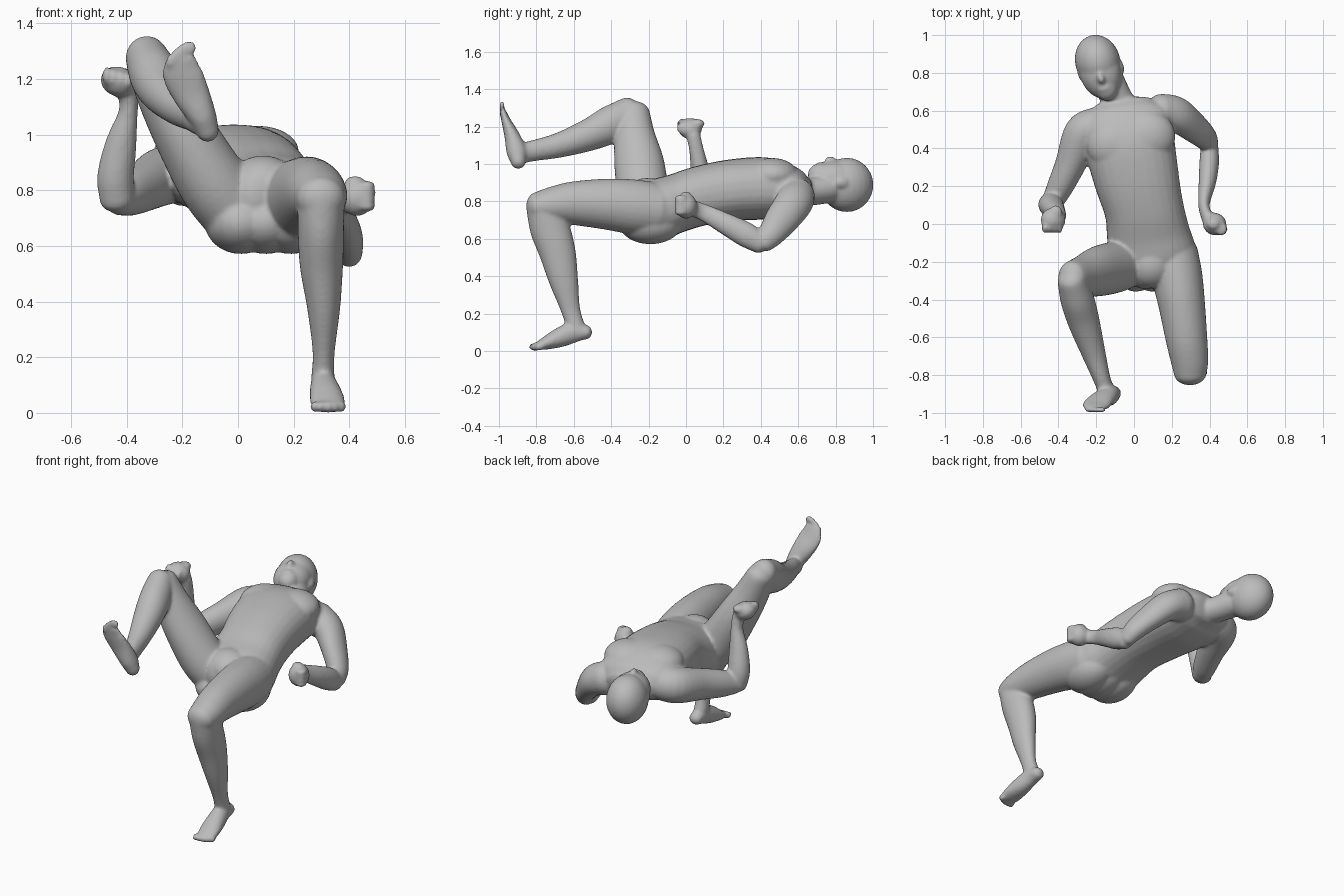
import bpy, bmesh, math
from mathutils import Vector, Matrix

skin = bpy.data.materials.new("plain grey skin")
skin.diffuse_color = (0.5, 0.5, 0.5, 1)
bm = bmesh.new()
N = 28


def spline(pts, steps=5):
    """Catmull-Rom through rings given as x, y, z, side radius, depth radius."""
    p = [Vector(q) for q in pts]
    p = [2 * p[0] - p[1]] + p + [2 * p[-1] - p[-2]]
    out = []
    for i in range(1, len(p) - 2):
        a, b, c, d = p[i - 1:i + 3]
        for k in range(steps):
            t = k / steps
            out.append(0.5 * (2 * b + (c - a) * t + (2 * a - 5 * b + 4 * c - d) * t * t
                              + (3 * b - a - 3 * c + d) * t ** 3))
    return out + [p[-2]]


def limb(pts, side=(1, 0, 0), power=2.0, cap=0.8):
    """Closed elliptical loft with domed ends."""
    rings = spline(pts)
    pos = [Vector(r[:3]) for r in rings]
    tans = [(pos[min(i + 1, len(pos) - 1)] - pos[max(i - 1, 0)]).normalized()
            for i in range(len(pos))]
    data = [(c, t, r[3], r[4]) for c, t, r in zip(pos, tans, rings)]

    def dome(end, sign):
        c, t, a, b = end
        return [(c + t * sign * cap * min(a, b) * math.sin(u), t, a * math.cos(u), b * math.cos(u))
                for u in (0.4, 0.8, 1.15, 1.45)]
    data = dome(data[0], -1)[::-1] + data + dome(data[-1], 1)
    loops = []
    for c, t, a, b in data:
        s = Vector(side)
        s = (s - t * s.dot(t)).normalized()
        n = t.cross(s)
        loop = []
        for k in range(N):
            u = 2 * math.pi * k / N
            cu, su = math.cos(u), math.sin(u)
            e = 2 / power
            loop.append(bm.verts.new(c + s * a * math.copysign(abs(cu) ** e, cu)
                                     + n * b * math.copysign(abs(su) ** e, su)))
        loops.append(loop)
    for l, m in zip(loops, loops[1:]):
        for k in range(N):
            j = (k + 1) % N
            bm.faces.new((l[k], l[j], m[j], m[k]))
    bm.faces.new(loops[0][::-1])
    bm.faces.new(loops[-1])


def ball(c, r, turn=(0, 0, 0)):
    """Ellipsoid with rotation in degrees."""
    rot = Matrix.Identity(4)
    for ang, ax in zip(turn, "XYZ"):
        rot = Matrix.Rotation(math.radians(ang), 4, ax) @ rot
    m = Matrix.Translation(c) @ rot @ Matrix.Diagonal((*r, 1))
    bmesh.ops.create_uvsphere(bm, u_segments=24, v_segments=16, radius=1, matrix=m)


# Torso
limb([(-0.055, 0.63, 0.845, 0.165, 0.085), (-0.045, 0.56, 0.86, 0.24, 0.13),
      (-0.025, 0.43, 0.87, 0.24, 0.165), (0.012, 0.25, 0.86, 0.226, 0.165),
      (0.053, 0.08, 0.83, 0.21, 0.16), (0.075, -0.05, 0.79, 0.22, 0.157),
      (0.095, -0.16, 0.755, 0.23, 0.163), (0.1, -0.24, 0.735, 0.18, 0.138)], power=2.3, cap=0.4)
# Chest, buttocks and groin
for x, y in ((-0.1, 0.42), (0.07, 0.46)):
    ball((x, y, 0.94), (0.15, 0.14, 0.092), (0, 0, 11))
for x in (0.01, 0.1, 0.19):
    ball((x, -0.19, 0.685), (0.13, 0.17, 0.114))
ball((0.09, -0.21, 0.815), (0.13, 0.13, 0.11))
ball((0.06, -0.27, 0.78), (0.085, 0.075, 0.11))

# Neck, skull, jaw
limb([(-0.055, 0.57, 0.845, 0.12, 0.08), (-0.085, 0.65, 0.85, 0.086, 0.075),
      (-0.14, 0.76, 0.87, 0.088, 0.08)])
ball((-0.192, 0.86, 0.888), (0.12, 0.144, 0.145), (0, 0, 16))
ball((-0.178, 0.805, 0.92), (0.11, 0.145, 0.1), (0, 0, 16))
ball((-0.15, 0.725, 0.945), (0.062, 0.075, 0.06), (0, 0, 16))
# Nose, brow, lips, ears
ball((-0.175, 0.772, 1.015), (0.02, 0.032, 0.028), (0, 0, 16))
ball((-0.19, 0.835, 0.99), (0.072, 0.035, 0.03), (0, 0, 16))
ball((-0.155, 0.72, 0.995), (0.035, 0.022, 0.015), (0, 0, 16))
ball((-0.07, 0.835, 0.9), (0.016, 0.04, 0.028), (0, 0, 16))
ball((-0.285, 0.79, 0.9), (0.012, 0.034, 0.026), (0, 0, 16))

# Arm with raised forearm
limb([(-0.2, 0.52, 0.86, 0.1, 0.1), (-0.272, 0.475, 0.85, 0.102, 0.105),
      (-0.335, 0.32, 0.815, 0.082, 0.092), (-0.39, 0.2, 0.787, 0.07, 0.08),
      (-0.425, 0.13, 0.77, 0.06, 0.062)])
limb([(-0.435, 0.115, 0.765, 0.062, 0.055), (-0.44, 0.1, 0.85, 0.066, 0.062),
      (-0.42, 0.075, 0.97, 0.056, 0.05), (-0.395, 0.055, 1.08, 0.035, 0.039),
      (-0.395, 0.04, 1.15, 0.036, 0.038)])
ball((-0.428, 0.022, 1.19), (0.068, 0.064, 0.054), (0, 20, 0))
for k in range(4):
    ball((-0.472 + 0.026 * k, -0.02, 1.21 - 0.006 * k), (0.016, 0.03, 0.034))
ball((-0.415, 0.06, 1.215), (0.037, 0.04, 0.026))

# Arm with lowered elbow
limb([(0.14, 0.59, 0.83, 0.1, 0.1), (0.23, 0.575, 0.79, 0.087, 0.1),
      (0.32, 0.51, 0.7, 0.07, 0.09), (0.38, 0.455, 0.625, 0.06, 0.072),
      (0.4, 0.415, 0.58, 0.048, 0.057)])
limb([(0.4, 0.4, 0.575, 0.048, 0.057), (0.398, 0.32, 0.622, 0.052, 0.067),
      (0.388, 0.22, 0.676, 0.046, 0.059), (0.37, 0.1, 0.738, 0.03, 0.047),
      (0.39, 0.03, 0.765, 0.033, 0.044)])
ball((0.427, 0.0, 0.775), (0.063, 0.06, 0.068), (0, 0, -20))
for k in range(4):
    ball((0.462, -0.027, 0.74 + 0.026 * k), (0.033, 0.036, 0.016))
ball((0.42, 0.0, 0.83), (0.036, 0.032, 0.022))

# Raised leg
limb([(0.0, -0.19, 0.72, 0.13, 0.13), (-0.09, -0.225, 0.83, 0.127, 0.137),
      (-0.19, -0.25, 1.0, 0.113, 0.134), (-0.27, -0.275, 1.15, 0.097, 0.11),
      (-0.325, -0.285, 1.27, 0.08, 0.092)])
limb([(-0.33, -0.3, 1.28, 0.076, 0.082), (-0.3, -0.4, 1.213, 0.089, 0.1),
      (-0.265, -0.52, 1.155, 0.084, 0.086), (-0.215, -0.68, 1.1, 0.064, 0.067),
      (-0.17, -0.82, 1.07, 0.046, 0.056), (-0.145, -0.885, 1.055, 0.045, 0.055)])
limb([(-0.11, -0.897, 1.015, 0.042, 0.042), (-0.13, -0.907, 1.07, 0.052, 0.054),
      (-0.17, -0.93, 1.15, 0.068, 0.041), (-0.2, -0.958, 1.22, 0.073, 0.027),
      (-0.203, -0.977, 1.275, 0.054, 0.018)], cap=1.0)
for k in range(5):
    ball((-0.245 + 0.02 * k, -0.984, (1.265, 1.285, 1.3, 1.312, 1.312)[k]),
         (0.014, 0.014, 0.026))

# Standing leg
limb([(0.2, -0.16, 0.755, 0.14, 0.145), (0.228, -0.28, 0.77, 0.135, 0.147),
      (0.252, -0.42, 0.785, 0.124, 0.137), (0.277, -0.6, 0.79, 0.111, 0.117),
      (0.294, -0.72, 0.78, 0.1, 0.097), (0.298, -0.79, 0.772, 0.088, 0.08)])
limb([(0.298, -0.77, 0.775, 0.085, 0.087), (0.298, -0.73, 0.66, 0.083, 0.106),
      (0.3, -0.688, 0.53, 0.078, 0.098), (0.308, -0.655, 0.38, 0.06, 0.079),
      (0.308, -0.617, 0.22, 0.04, 0.052), (0.305, -0.59, 0.13, 0.042, 0.05)])
limb([(0.305, -0.532, 0.1, 0.04, 0.038), (0.307, -0.6, 0.1, 0.046, 0.056),
      (0.315, -0.68, 0.07, 0.058, 0.052), (0.323, -0.755, 0.04, 0.063, 0.034),
      (0.323, -0.79, 0.028, 0.055, 0.023)])
for k in range(5):
    ball((0.276 + 0.024 * k, (-0.815, -0.815, -0.81, -0.8, -0.785)[k], 0.022),
         (0.016, 0.025, 0.022))

# Fuse all parts into one smooth skin
mesh = bpy.data.meshes.new("body")
bmesh.ops.recalc_face_normals(bm, faces=bm.faces)
bm.to_mesh(mesh)
bm.free()
mesh.materials.append(skin)
body = bpy.data.objects.new("body", mesh)
bpy.context.collection.objects.link(body)
remesh = body.modifiers.new("fuse", 'REMESH')
remesh.mode = 'VOXEL'
remesh.voxel_size = 0.009
remesh.use_smooth_shade = True
smooth = body.modifiers.new("soften", 'SMOOTH')
smooth.factor = 0.5
smooth.iterations = 8
